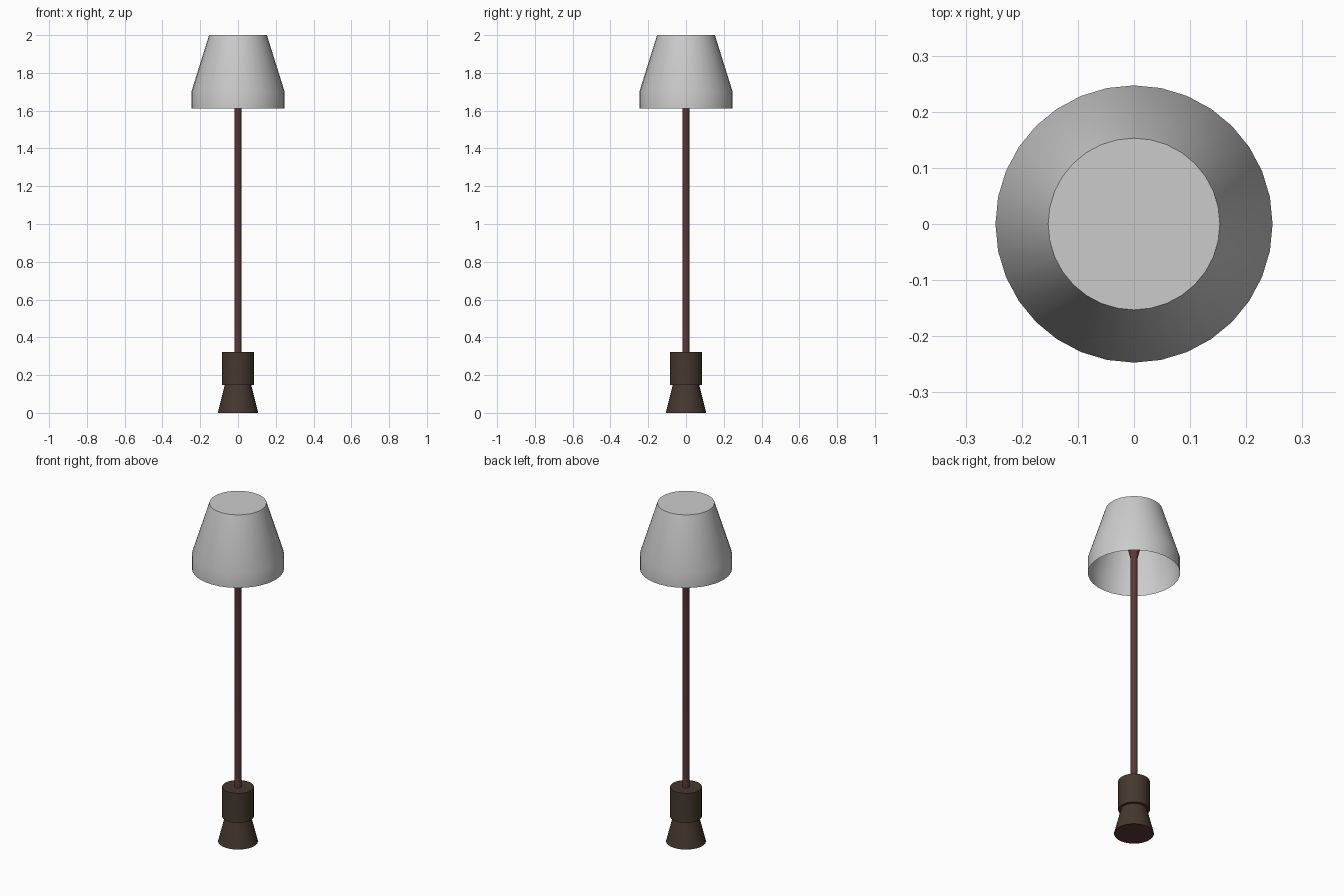
import bpy, bmesh, math

if "Cube" in bpy.data.objects:
    bpy.data.objects.remove(bpy.data.objects["Cube"])


def material(name, color):
    m = bpy.data.materials.new(name)
    m.diffuse_color = (*color, 1)
    m.use_nodes = True
    m.node_tree.nodes["Principled BSDF"].inputs["Base Color"].default_value = m.diffuse_color
    return m


def lathe(name, profile, sides, mats=(), cap_bottom=True, cap_top=True):
    """Turn a bottom-to-top (radius, z) profile around the z axis."""
    bm = bmesh.new()
    rings = []
    for r, z in profile:
        rings.append([bm.verts.new((r * math.sin(2 * math.pi * i / sides),
                                    r * math.cos(2 * math.pi * i / sides), z))
                      for i in range(sides)])
    for a, b in zip(rings, rings[1:]):
        for i in range(sides):
            j = (i + 1) % sides
            bm.faces.new((a[j], a[i], b[i], b[j]))
    if cap_bottom:
        f = bm.faces.new(rings[0])
        f.material_index = max(len(mats) - 1, 0)
    if cap_top:
        bm.faces.new(rings[-1][::-1])
    mesh = bpy.data.meshes.new(name)
    bm.to_mesh(mesh)
    bm.free()
    for m in mats:
        mesh.materials.append(m)
    ob = bpy.data.objects.new(name, mesh)
    bpy.context.collection.objects.link(ob)
    bpy.ops.object.select_all(action='DESELECT')
    ob.select_set(True)
    bpy.context.view_layer.objects.active = ob
    bpy.ops.object.shade_smooth_by_angle(angle=math.radians(30))
    return ob


dark_wood = material("dark_wood", (0.06, 0.04, 0.028))
red_wood = material("red_wood", (0.11, 0.04, 0.037))

# Flared foot with a reddish underside
lathe("foot", [(0.107, 0), (0.07, 0.147)], 32, (dark_wood, red_wood))

# Drum block above the foot
lathe("base_drum", [(0.085, 0.147), (0.085, 0.322)], 32, (dark_wood, red_wood))

# Pole, widening inside the shade to carry it
lathe("pole", [(0.0185, 0.31), (0.0185, 1.70), (0.09, 1.995)], 32, (red_wood,))

# Shade, open below and closed on top
lathe("shade", [(0.247, 1.612), (0.247, 1.70), (0.153, 2.0)], 32, cap_bottom=False)
